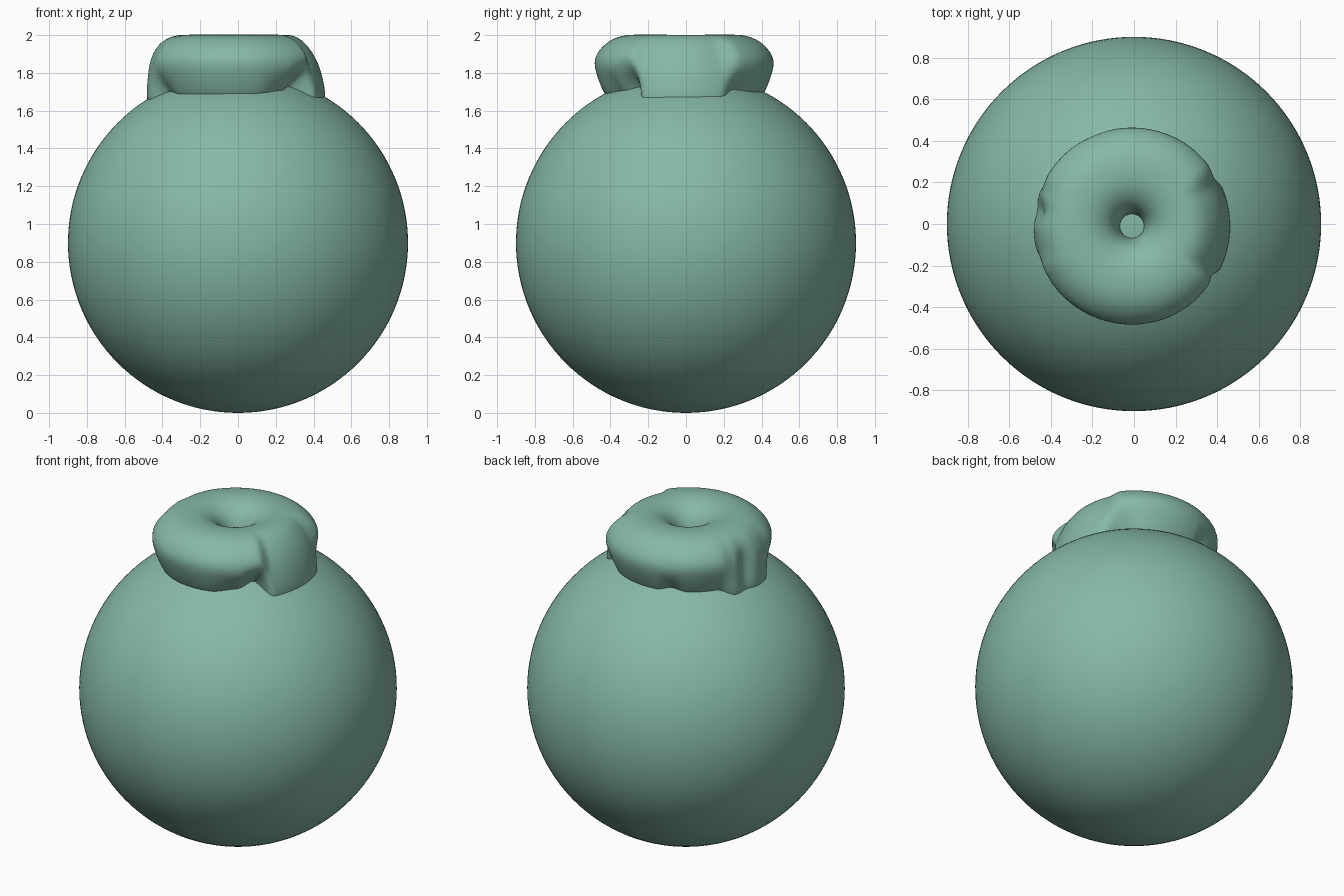
import bpy, bmesh, math

if "Cube" in bpy.data.objects:
    bpy.data.objects.remove(bpy.data.objects["Cube"])

mat = bpy.data.materials.new("soft_teal")
mat.diffuse_color = (0.24, 0.48, 0.39, 1)
mat.use_nodes = True
mat.node_tree.nodes["Principled BSDF"].inputs["Base Color"].default_value = mat.diffuse_color

# Round body
bpy.ops.mesh.primitive_uv_sphere_add(segments=128, ring_count=64, radius=0.9, location=(0, 0, 0.9))
body = bpy.context.object
body.name = "round_body"
body.data.materials.append(mat)
bpy.ops.object.shade_smooth()

# Icing ring: one profile (radius, height) per kind of edge
INNER = [(0.055, 1.74), (0.057, 1.81), (0.066, 1.87), (0.095, 1.935), (0.15, 1.98), (0.215, 2.003)]
EDGE = {
    "curl":  [(0.31, 2.003), (0.385, 1.98), (0.445, 1.93), (0.480, 1.87), (0.468, 1.80), (0.430, 1.70), (0.38, 1.62)],
    "notch": [(0.31, 2.003), (0.385, 1.98), (0.445, 1.93), (0.478, 1.87), (0.435, 1.80), (0.350, 1.735), (0.30, 1.66)],
    "dip":   [(0.31, 2.003), (0.385, 1.98), (0.445, 1.93), (0.480, 1.86), (0.460, 1.79), (0.405, 1.715), (0.35, 1.64)],
    "slope": [(0.30, 2.003), (0.355, 1.97), (0.405, 1.91), (0.440, 1.84), (0.462, 1.76), (0.477, 1.67), (0.46, 1.60)],
    "drip":  [(0.32, 2.003), (0.395, 1.97), (0.440, 1.91), (0.463, 1.84), (0.470, 1.76), (0.477, 1.67), (0.46, 1.60)],
    "dent":  [(0.32, 2.003), (0.390, 1.97), (0.425, 1.91), (0.425, 1.84), (0.435, 1.76), (0.468, 1.67), (0.45, 1.60)],
}
# Where each kind of edge sits around the ring, in degrees
KEYS = [(-28, "slope"), (24, "slope"), (40, "dip"), (58, "curl"), (100, "curl"), (111, "dip"),
        (125, "curl"), (148, "curl"), (160, "drip"), (171, "dent"), (182, "drip"), (194, "drip"),
        (208, "dip"), (225, "curl"), (285, "curl"), (306, "dip"), (322, "notch"), (332, "slope")]


def profile(angle):
    for (a0, k0), (a1, k1) in zip(KEYS, KEYS[1:]):
        if a0 <= angle <= a1:
            t = (angle - a0) / (a1 - a0)
            t = t * t * (3 - 2 * t)
            return INNER + [(p[0] + (q[0] - p[0]) * t, p[1] + (q[1] - p[1]) * t)
                            for p, q in zip(EDGE[k0], EDGE[k1])]


bm = bmesh.new()
N = 120
rings = []
for i in range(N):
    deg = -28 + 360 * i / N
    a = math.radians(deg)
    rings.append([bm.verts.new((r * math.cos(a) - 0.01, r * math.sin(a) - 0.01, z))
                  for r, z in profile(deg)])
for i in range(N):
    p, q = rings[i], rings[(i + 1) % N]
    for j in range(len(p)):
        k = (j + 1) % len(p)
        bm.faces.new((p[j], p[k], q[k], q[j]))
bmesh.ops.recalc_face_normals(bm, faces=bm.faces)
for f in bm.faces:
    f.smooth = True
mesh = bpy.data.meshes.new("icing_ring")
bm.to_mesh(mesh)
bm.free()
mesh.materials.append(mat)
icing = bpy.data.objects.new("icing_ring", mesh)
bpy.context.collection.objects.link(icing)
sub = icing.modifiers.new("smooth", 'SUBSURF')
sub.levels = sub.render_levels = 2
